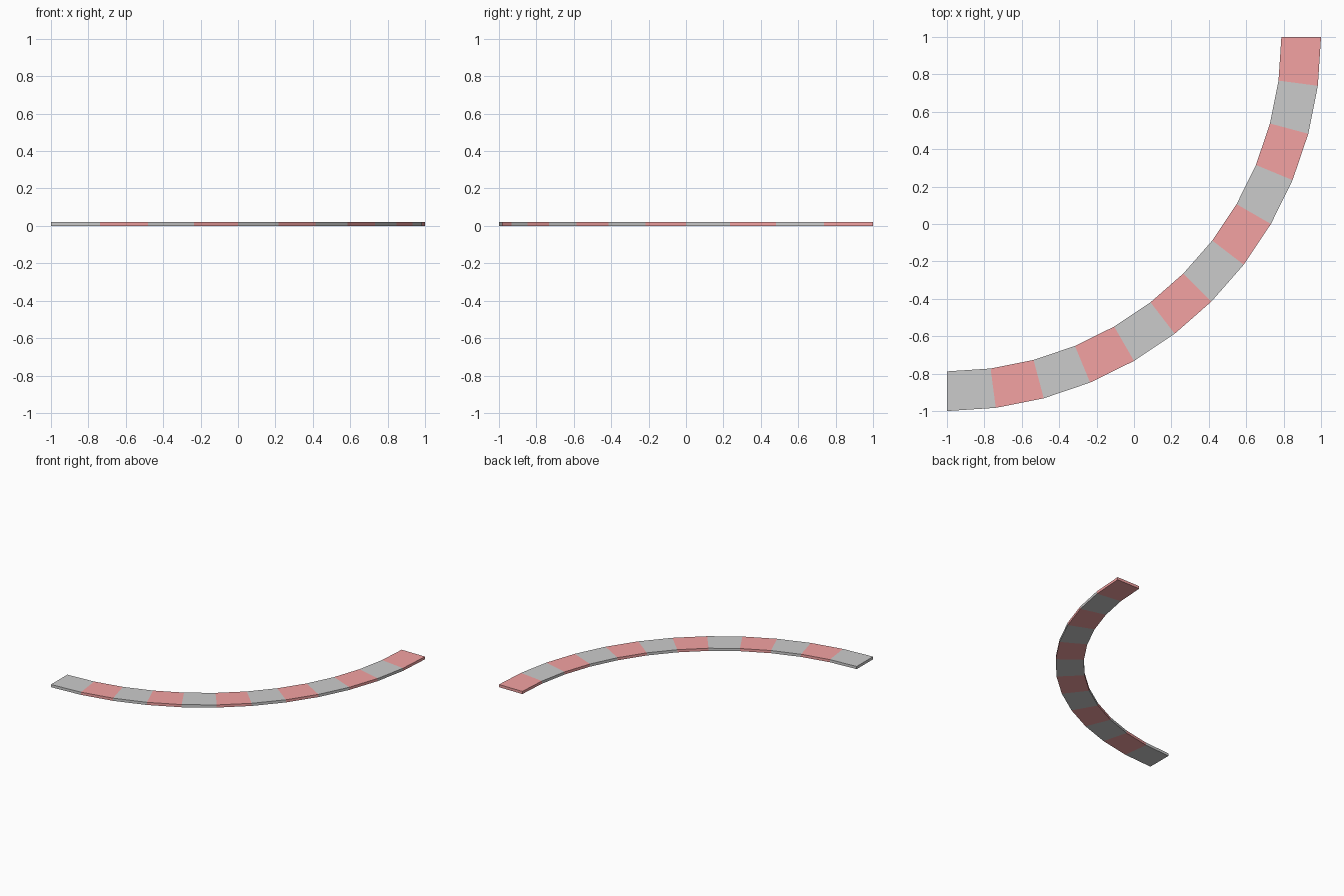
import bpy
import bmesh
from math import sin, cos, radians

if "Cube" in bpy.data.objects:
    bpy.data.objects.remove(bpy.data.objects["Cube"])

R_OUT, R_IN, HEIGHT = 2.0, 1.788, 0.022
SEGMENTS = 12
CENTRE = (-1.0, 1.0)
SECTION = [(R_IN, 0), (R_OUT, 0), (R_OUT, HEIGHT), (R_IN, HEIGHT)]


def ring(bm, index):
    """Cross-section of the kerb at one segment boundary."""
    a = radians(-90 + 90 * index / SEGMENTS)
    return [bm.verts.new((CENTRE[0] + r * cos(a), CENTRE[1] + r * sin(a), z))
            for r, z in SECTION]


def kerb_blocks(name, first, material=None):
    """Every second block of the quarter-circle kerb."""
    bm = bmesh.new()
    for i in range(first, SEGMENTS, 2):
        a, b = ring(bm, i), ring(bm, i + 1)
        for k in range(4):
            n = (k + 1) % 4
            bm.faces.new((a[n], a[k], b[k], b[n]))
        # end caps only at the two free ends
        if i == 0:
            bm.faces.new(a)
        if i == SEGMENTS - 1:
            bm.faces.new(b[::-1])
    mesh = bpy.data.meshes.new(name)
    bm.to_mesh(mesh)
    bm.free()
    if material:
        mesh.materials.append(material)
    obj = bpy.data.objects.new(name, mesh)
    bpy.context.collection.objects.link(obj)
    return obj


red = bpy.data.materials.new("red")
red.diffuse_color = (0.9, 0.36, 0.36, 1)
red.use_nodes = True
red.node_tree.nodes["Principled BSDF"].inputs["Base Color"].default_value = red.diffuse_color

# alternating grey and red blocks
kerb_blocks("kerb_grey_blocks", 0)
kerb_blocks("kerb_red_blocks", 1, red)
